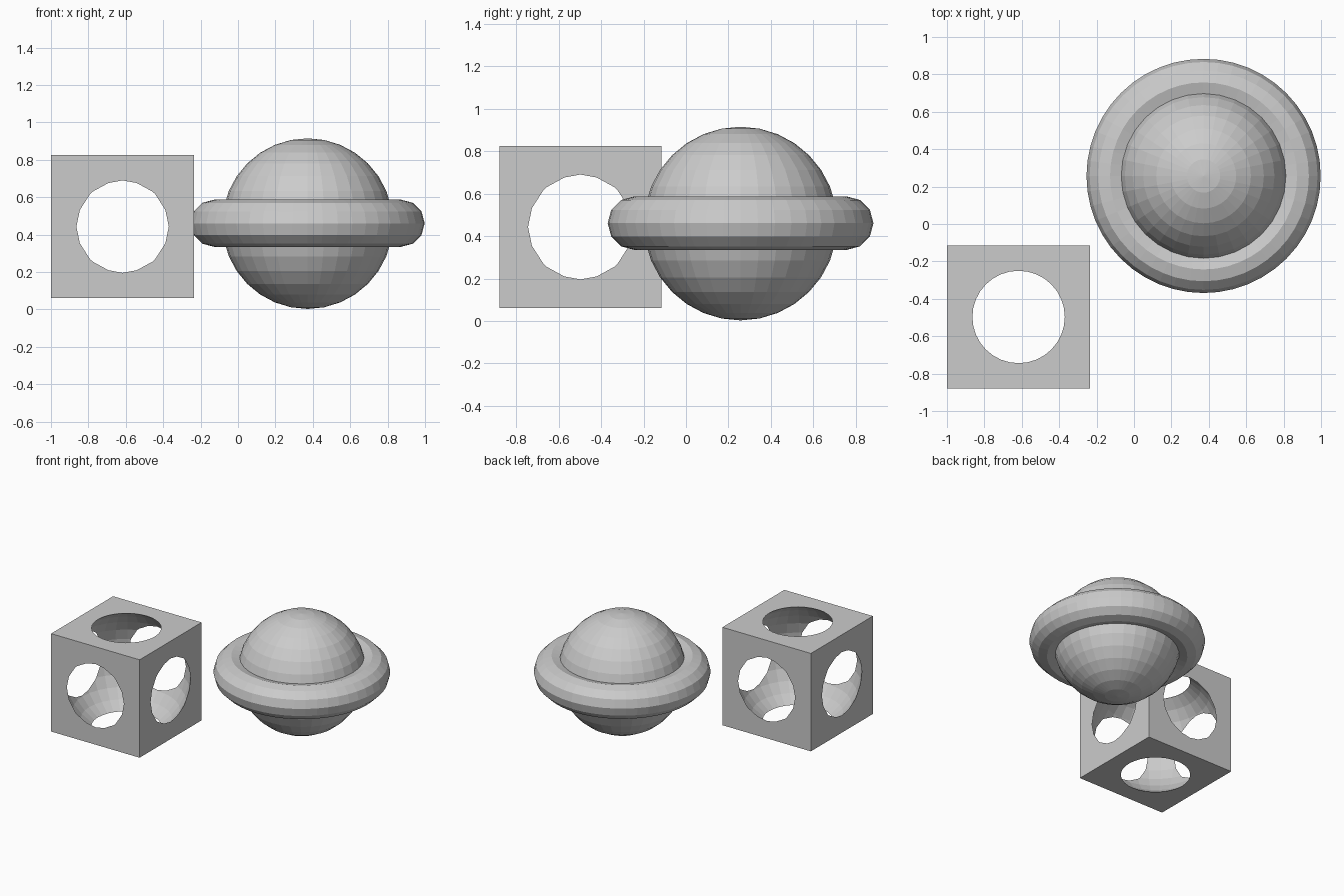
import bpy

if "Cube" in bpy.data.objects:
    bpy.data.objects.remove(bpy.data.objects["Cube"])

grey = bpy.data.materials.new("plain grey")
grey.diffuse_color = (0.6, 0.6, 0.6, 1)
grey.use_nodes = True
grey.node_tree.nodes["Principled BSDF"].inputs["Base Color"].default_value = grey.diffuse_color

CUBE_AT = (-0.617, -0.497, 0.443)
PLANET_AT = (0.372, 0.257, 0.459)
BALL_RADIUS = 0.456


def named(name):
    ob = bpy.context.object
    ob.name = name
    ob.data.materials.append(grey)
    return ob


# Cube hollowed by a ball that breaks through all six faces
bpy.ops.mesh.primitive_uv_sphere_add(segments=32, ring_count=16, radius=BALL_RADIUS, location=CUBE_AT)
cutter = named("ball_cutter")
cutter.hide_render = True
cutter.hide_set(True)

bpy.ops.mesh.primitive_cube_add(size=0.765, location=CUBE_AT)
cube = named("hollow_cube")
cut = cube.modifiers.new("hollow", 'BOOLEAN')
cut.operation = 'DIFFERENCE'
cut.solver = 'EXACT'
cut.object = cutter

# Ring around the ball
bpy.ops.mesh.primitive_torus_add(major_segments=48, minor_segments=12, major_radius=0.5,
                                 minor_radius=0.126, location=(PLANET_AT[0], PLANET_AT[1], 0.461))
ring = named("ring")
ring.hide_render = True
ring.hide_set(True)

# Ball joined with the ring into one outer skin
bpy.ops.mesh.primitive_uv_sphere_add(segments=32, ring_count=16, radius=BALL_RADIUS, location=PLANET_AT)
ball = named("ringed_ball")
join = ball.modifiers.new("join_ring", 'BOOLEAN')
join.operation = 'UNION'
join.solver = 'EXACT'
join.object = ring
